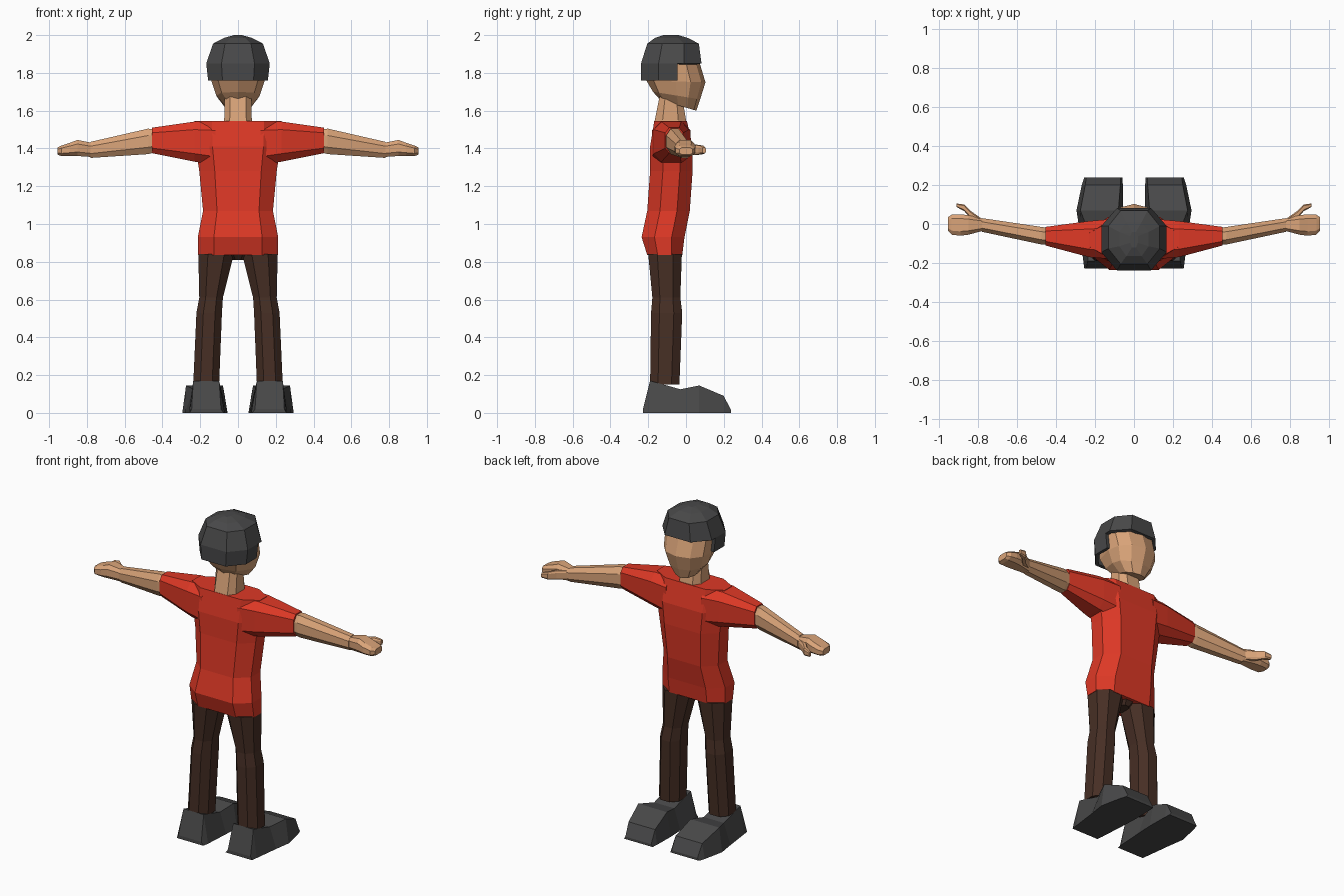
import bpy, bmesh
from mathutils import Vector


def material(name, rgb):
    m = bpy.data.materials.new(name)
    m.diffuse_color = (*rgb, 1)
    return m


SKIN = material("skin", (0.70, 0.37, 0.19))
RED = material("red shirt", (0.73, 0.040, 0.019))
BROWN = material("brown trousers", (0.062, 0.028, 0.018))
GREY = material("dark grey", (0.065, 0.065, 0.066))


def octagon(axis, t, a0, a1, b0, b1, ca=0.27, cb=0.27):
    """Bevelled rectangle across the given axis (a, b are the other two axes in order)."""
    da, db = (a1 - a0) * ca, (b1 - b0) * cb
    pts = [(a0 + da, b0), (a1 - da, b0), (a1, b0 + db), (a1, b1 - db),
           (a1 - da, b1), (a0 + da, b1), (a0, b1 - db), (a0, b0 + db)]
    if axis == 'x':
        return [(t, a, b) for a, b in pts]
    return [(a, b, t) for a, b in pts]


def loft(name, rings, mat, mirror=False, edit=None, caps=(True, True)):
    bm = bmesh.new()
    rows = [[bm.verts.new(Vector(p)) for p in r] for r in rings]
    n = len(rows[0])
    for r, s in zip(rows, rows[1:]):
        for i in range(n):
            j = (i + 1) % n
            bm.faces.new((r[i], r[j], s[j], s[i]))
    if caps[0]:
        bm.faces.new(rows[0][::-1])
    if caps[1]:
        bm.faces.new(rows[-1])
    bmesh.ops.recalc_face_normals(bm, faces=bm.faces)
    if edit:
        edit(bm)
    me = bpy.data.meshes.new(name)
    bm.to_mesh(me)
    bm.free()
    me.materials.append(mat)
    ob = bpy.data.objects.new(name, me)
    bpy.context.collection.objects.link(ob)
    if mirror:
        mod = ob.modifiers.new("mirror", 'MIRROR')
        mod.use_mirror_merge = False
    return ob


# Shirt body: height, half width, back y, front y
body = [(0.835, 0.213, -0.205, -0.02), (0.93, 0.213, -0.235, -0.008),
        (1.07, 0.185, -0.205, 0.02), (1.28, 0.205, -0.19, 0.035),
        (1.41, 0.225, -0.19, 0.035), (1.545, 0.23, -0.168, 0.005)]
loft("shirt_body", [octagon('z', z, -w, w, b, f, 0.2, 0.3) for z, w, b, f in body], RED)

# Sleeves and forearms: x, y range, z range
sleeve = [(0.12, -0.18, 0.025, 1.31, 1.542), (0.23, -0.17, 0.015, 1.33, 1.542),
          (0.455, -0.11, -0.015, 1.375, 1.51)]
loft("sleeve", [octagon('x', *r, 0.22, 0.2) for r in sleeve], RED, True)
arm = [(0.44, -0.105, -0.02, 1.38, 1.50), (0.475, -0.105, -0.015, 1.37, 1.505),
       (0.78, -0.04, 0.03, 1.35, 1.435)]
loft("forearm", [octagon('x', *r) for r in arm], SKIN, True)

# Hands and thumbs
hand = [(0.775, -0.035, 0.028, 1.355, 1.43), (0.85, -0.055, 0.045, 1.36, 1.445),
        (0.89, -0.06, 0.05, 1.36, 1.43), (0.935, -0.055, 0.048, 1.36, 1.415),
        (0.955, -0.035, 0.035, 1.367, 1.405)]
loft("hand", [octagon('x', *r, 0.2, 0.25) for r in hand], SKIN, True)
thumb = [(0.785, -0.005, 0.03, 1.365, 1.42), (0.835, 0.025, 0.065, 1.365, 1.42),
         (0.87, 0.065, 0.10, 1.37, 1.415), (0.91, 0.087, 0.105, 1.375, 1.405)]
loft("thumb", [octagon('x', *r, 0.2, 0.2) for r in thumb], SKIN, True)

# Trouser legs: z, x range, y range
leg = [(0.15, 0.10, 0.237, -0.19, -0.035), (0.53, 0.085, 0.22, -0.185, -0.02),
       (0.61, 0.08, 0.205, -0.178, -0.03), (0.84, 0.022, 0.21, -0.2, -0.022)]
loft("trouser_leg", [octagon('z', *r, 0.27, 0.27) for r in leg], BROWN, True)
loft("trouser_seat", [octagon('z', 0.81, -0.03, 0.03, -0.16, -0.06),
                      octagon('z', 0.845, -0.06, 0.06, -0.19, -0.03)], BROWN)

# Shoes: y, sole x range, upper x range, height
shoe = [(-0.228, 0.075, 0.255, 0.09, 0.245, 0.02), (-0.19, 0.07, 0.26, 0.10, 0.237, 0.17),
        (-0.03, 0.06, 0.28, 0.10, 0.237, 0.125), (0.07, 0.055, 0.295, 0.08, 0.275, 0.145),
        (0.20, 0.057, 0.268, 0.07, 0.25, 0.09), (0.238, 0.06, 0.255, 0.07, 0.245, 0.015)]
loft("shoe", [[(a, y, 0), (b, y, 0), (d, y, h), (c, y, h)]
              for y, a, b, c, d, h in shoe], GREY, True)

# Neck
neck = [(1.50, 0.078, -0.175, 0.005), (1.55, 0.073, -0.165, 0.0), (1.70, 0.07, -0.135, -0.025)]
loft("neck", [octagon('z', z, -w, w, b, f, 0.2, 0.25) for z, w, b, f in neck], SKIN)


# Head with a central face ridge; rings tilt from back to front
def head_ring(zb, zf, w, b, f):
    shape = [(0, 1), (0.6, 0.86), (0.95, 0.5), (1, 0.0), (0.75, -0.75), (0, -1),
             (-0.75, -0.75), (-1, 0.0), (-0.95, 0.5), (-0.6, 0.86)]
    return [(u * w, (b + f) / 2 + v * (f - b) / 2,
             (zb + zf) / 2 + v * (zf - zb) / 2) for u, v in shape]


head = [(1.655, 1.60, 0.07, -0.135, 0.055), (1.70, 1.66, 0.115, -0.175, 0.075),
        (1.76, 1.75, 0.14, -0.21, 0.103), (1.86, 1.86, 0.145, -0.215, 0.07),
        (1.95, 1.95, 0.10, -0.17, 0.02)]
loft("head", [head_ring(*r) for r in head], SKIN)


# Hair cap, cut away around the face
def open_face(bm):
    geom = bm.verts[:] + bm.edges[:] + bm.faces[:]
    bmesh.ops.bisect_plane(bm, geom=geom, plane_co=(0, -0.045, 0), plane_no=(0, 1, 0))
    gone = [f for f in bm.faces if f.calc_center_median().z < 1.848
            and f.calc_center_median().y > -0.045]
    bmesh.ops.delete(bm, geom=gone, context='FACES')


hair = [(1.76, 0.158, -0.237, 0.075), (1.85, 0.168, -0.238, 0.082),
        (1.955, 0.132, -0.205, 0.068), (1.985, 0.075, -0.165, 0.01), (2.0, 0.02, -0.12, -0.04)]
cap = loft("hair", [octagon('z', z, -w, w, b, f, 0.24, 0.29) for z, w, b, f in hair],
           GREY, edit=open_face, caps=(False, True))
mod = cap.modifiers.new("thickness", 'SOLIDIFY')
mod.thickness = 0.02
mod.offset = -1
